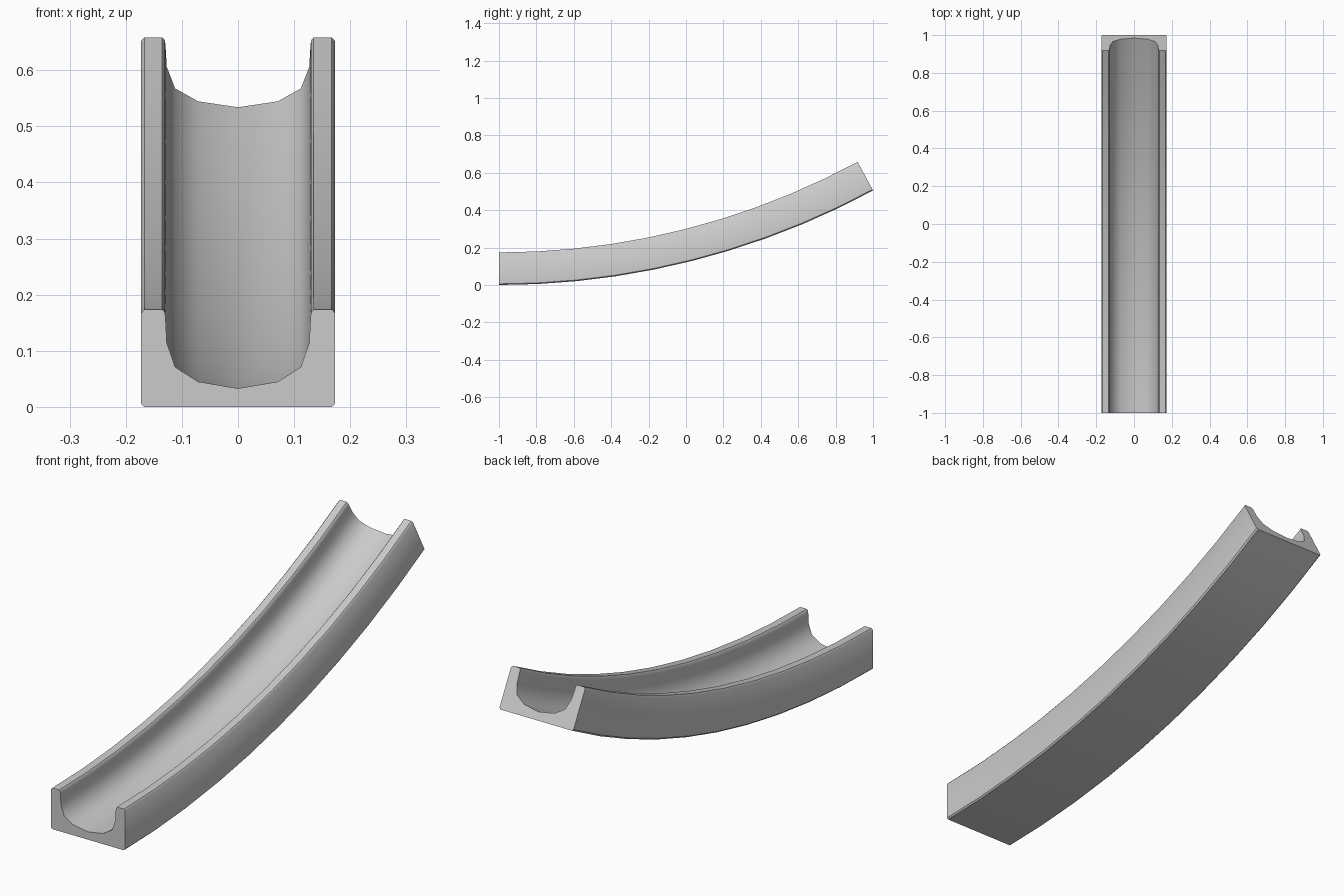
import bpy, bmesh, math

if "Cube" in bpy.data.objects:
    bpy.data.objects.remove(bpy.data.objects["Cube"])

# Right half of the U cross-section (x, height), bottom centre to channel centre
HALF = [(0.167, 0.0), (0.173, 0.006), (0.173, 0.167), (0.167, 0.174),
        (0.135, 0.174), (0.130, 0.168), (0.129, 0.155), (0.127, 0.115),
        (0.112, 0.071), (0.071, 0.045), (0.0, 0.033)]
PROFILE = HALF + [(-x, h) for x, h in reversed(HALF[:-1])]
SEGMENTS = 10
ANGLE = 2 * math.atan(0.2525)      # total upward bend
RADIUS = 2 / math.sin(ANGLE)       # bend radius of the underside


def sweep_trough():
    bm = bmesh.new()
    rings = []
    for i in range(SEGMENTS + 1):
        a = ANGLE * i / SEGMENTS
        rings.append([bm.verts.new((x, -1 + (RADIUS - h) * math.sin(a),
                                    RADIUS - (RADIUS - h) * math.cos(a)))
                      for x, h in PROFILE])
    n = len(PROFILE)
    for r0, r1 in zip(rings, rings[1:]):
        for j in range(n):
            k = (j + 1) % n
            bm.faces.new((r0[j], r0[k], r1[k], r1[j]))
    # end caps
    bm.faces.new(rings[0])
    bm.faces.new(rings[-1])
    bmesh.ops.recalc_face_normals(bm, faces=bm.faces)
    mesh = bpy.data.meshes.new("curved_trough")
    bm.to_mesh(mesh)
    bm.free()
    obj = bpy.data.objects.new("curved_trough", mesh)
    bpy.context.collection.objects.link(obj)
    return obj


# Curved open trough
trough = sweep_trough()
bpy.context.view_layer.objects.active = trough
trough.select_set(True)
bpy.ops.object.shade_smooth_by_angle(angle=math.radians(44))
